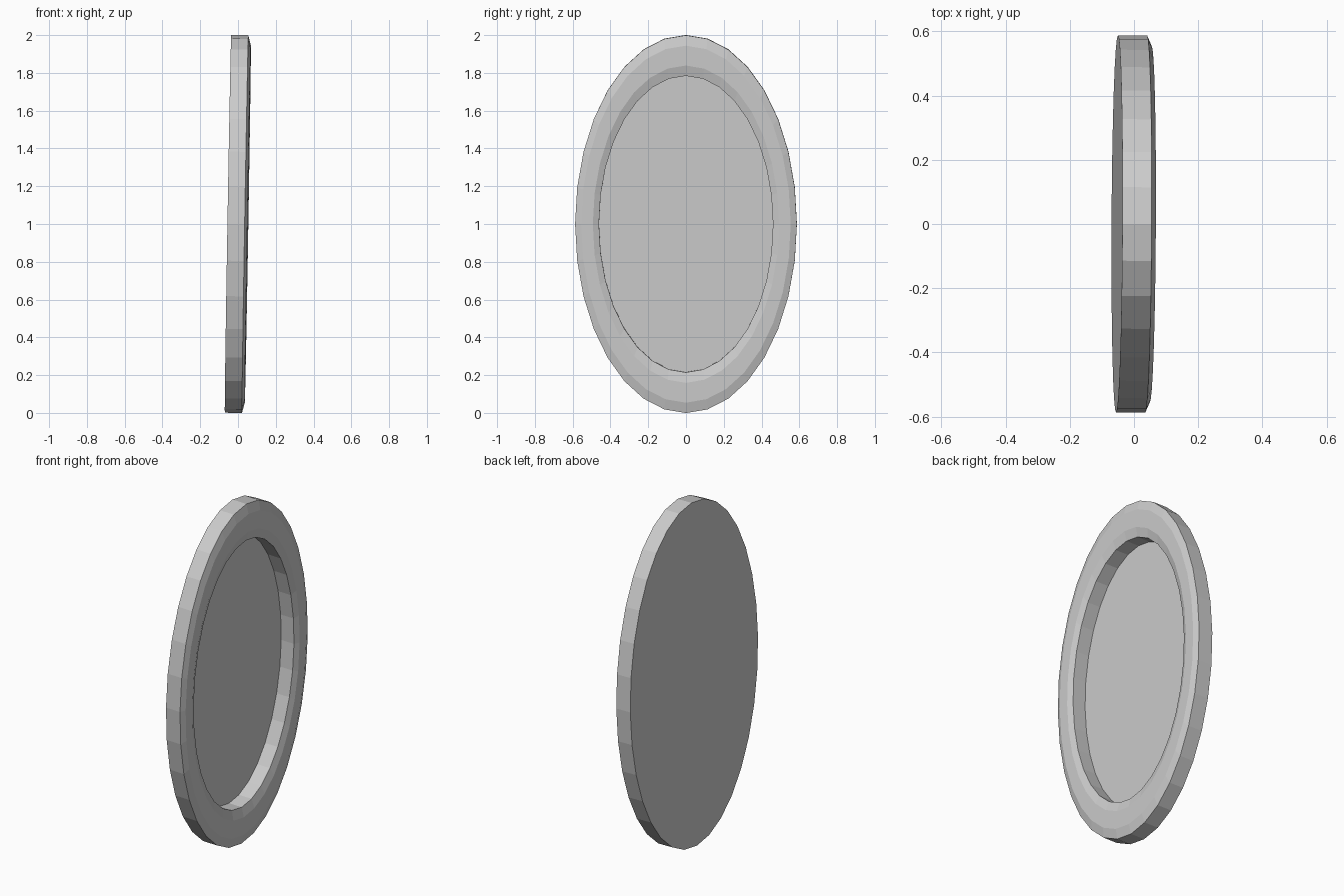
import bpy, bmesh, math
from mathutils import Matrix, Vector

if "Cube" in bpy.data.objects:
    bpy.data.objects.remove(bpy.data.objects["Cube"])

SEG = 32
HALF_W, HALF_H = 0.587, 1.0
BACK = -0.053

# slight backward lean and tiny yaw, about the oval's centre
POSE = (Matrix.Translation((0, 0, 1))
        @ Matrix.Rotation(-0.005, 4, 'Z')
        @ Matrix.Rotation(0.017, 4, 'Y'))


def oval(bm, scale, height):
    """Ring of vertices on a scaled oval, at a height above the back plane."""
    ring = []
    for i in range(SEG):
        a = 2 * math.pi * i / SEG
        p = Vector((BACK + height, HALF_W * scale * math.cos(a),
                    HALF_H * scale * math.sin(a)))
        ring.append(bm.verts.new(POSE @ p))
    return ring


def finish(bm, name):
    me = bpy.data.meshes.new(name)
    bm.to_mesh(me)
    bm.free()
    ob = bpy.data.objects.new(name, me)
    bpy.context.collection.objects.link(ob)
    return ob


# frame: flat back, straight outer wall, chamfered front rim, inner wall
profile = [(1.0, 0.0), (1.0, 0.091), (0.945, 0.105), (0.84, 0.105),
           (0.785, 0.091), (0.785, 0.008)]
bm = bmesh.new()
rings = [oval(bm, s, h) for s, h in profile]
for a, b in zip(rings, rings[1:]):
    for i in range(SEG):
        j = (i + 1) % SEG
        bm.faces.new((a[i], a[j], b[j], b[i]))
bm.faces.new(list(reversed(rings[0])))
finish(bm, "oval_frame")

# mirror panel set deep inside the frame
bm = bmesh.new()
bm.faces.new(oval(bm, 0.785, 0.008))
finish(bm, "mirror_panel")
